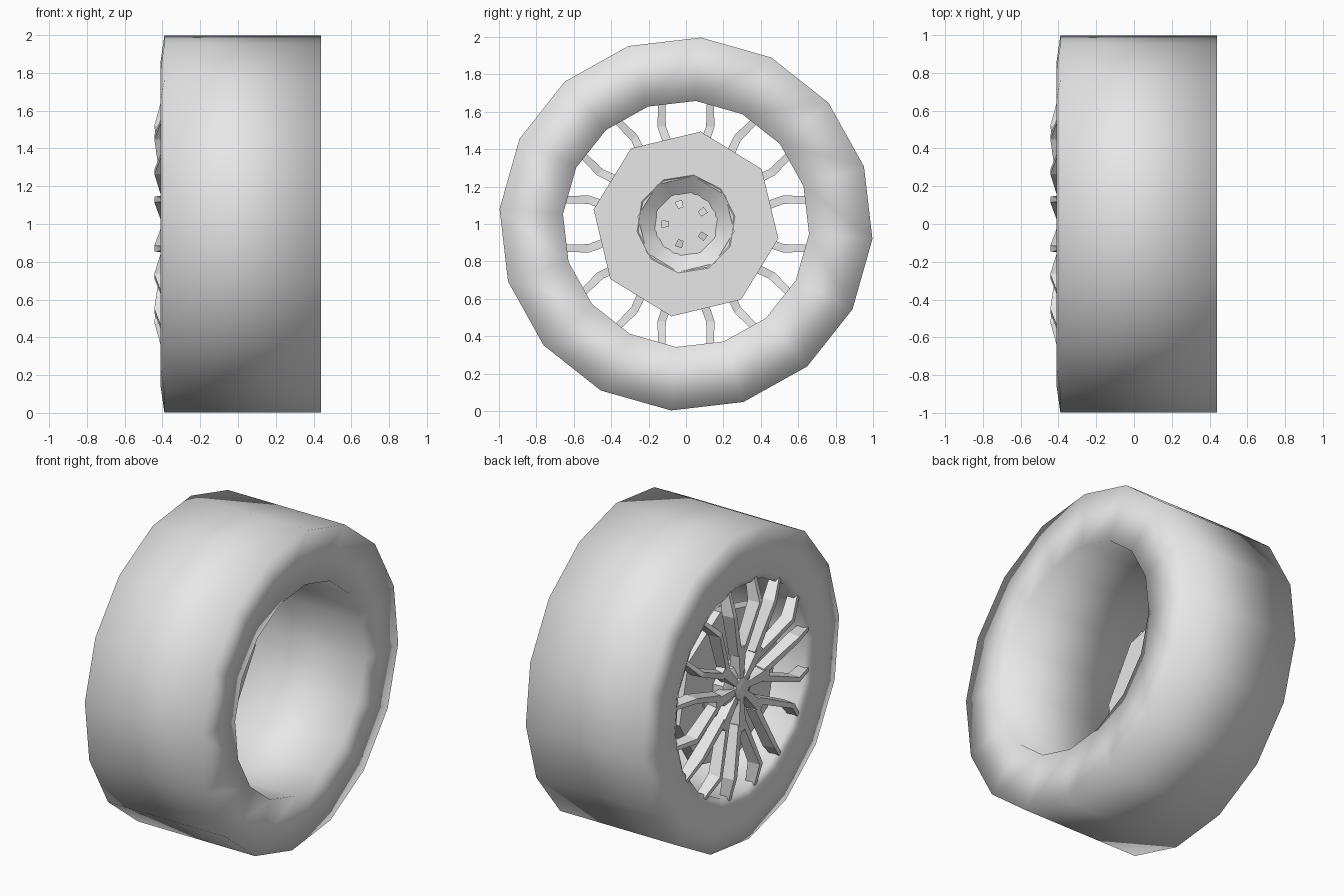
import bpy, bmesh
from math import cos, sin, pi, radians
from mathutils import Vector

cube = bpy.data.objects.get("Cube")
if cube:
    bpy.data.objects.remove(cube)

grey = bpy.data.materials.new("plain_grey")
grey.use_nodes = True
grey.diffuse_color = (0.8, 0.8, 0.8, 1)
grey.node_tree.nodes["Principled BSDF"].inputs["Base Color"].default_value = (0.8, 0.8, 0.8, 1)


def polar(x, r, a, offset=0.0):
    """Point on the wheel axis frame: offset runs sideways to the radius."""
    return Vector((x, r * cos(a) - offset * sin(a), 1 + r * sin(a) + offset * cos(a)))


def finish(name, bm, angle=None):
    bmesh.ops.recalc_face_normals(bm, faces=bm.faces[:])
    mesh = bpy.data.meshes.new(name)
    bm.to_mesh(mesh)
    bm.free()
    mesh.materials.append(grey)
    obj = bpy.data.objects.new(name, mesh)
    bpy.context.collection.objects.link(obj)
    if angle is not None:
        bpy.ops.object.select_all(action='DESELECT')
        obj.select_set(True)
        bpy.context.view_layer.objects.active = obj
        if angle >= 180:
            bpy.ops.object.shade_smooth()
        else:
            bpy.ops.object.shade_smooth_by_angle(angle=radians(angle))
    return obj


def lathe(name, profile, sides, turn, closed=False, angle=None):
    """Spin (x, radius) points around the wheel axis."""
    bm = bmesh.new()
    rings = [[bm.verts.new(polar(x, r, radians(turn) + 2 * pi * i / sides))
              for i in range(sides)] for x, r in profile]
    pairs = list(zip(rings, rings[1:]))
    if closed:
        pairs.append((rings[-1], rings[0]))
    else:
        bm.faces.new(rings[0])
        bm.faces.new(rings[-1])
    for a, b in pairs:
        for i in range(sides):
            j = (i + 1) % sides
            bm.faces.new((a[i], a[j], b[j], b[i]))
    return finish(name, bm, angle)


def bar(bm, a, start, end):
    """Tapered bar; each end is (front x, radius, offset, width, depth)."""
    ends = []
    for x, r, off, w, d in (start, end):
        ends.append([bm.verts.new(polar(px, r, a, off + s * w / 2))
                     for px, s in ((x, -0.7), (x, 0.7), (x + d, 1), (x + d, -1))])
    p, q = ends
    bm.faces.new(p)
    bm.faces.new(q)
    for i in range(4):
        j = (i + 1) % 4
        bm.faces.new((p[i], p[j], q[j], q[i]))


# Tyre with its open barrel
lathe("tyre", [(-0.39, 0.665), (-0.41, 0.71), (-0.41, 0.86), (-0.39, 1.0),
               (0.44, 1.0), (0.44, 0.66)], 16, -4.6, closed=True, angle=180)

# Brake disc with a conical recess on the inner side
lathe("brake_disc", [(-0.30, 0.26), (-0.30, 0.50), (-0.22, 0.50), (-0.22, 0.26)],
      8, -9, closed=True, angle=35)
lathe("disc_recess", [(-0.30, 0.26), (-0.215, 0.265), (-0.29, 0.17)], 10, 9, angle=30)

# Hub and small centre cap
lathe("hub", [(-0.385, 0.10), (-0.36, 0.15), (-0.285, 0.17)], 8, 22, angle=30)
lathe("centre_cap", [(-0.41, 0.035), (-0.40, 0.07), (-0.37, 0.08)], 10, 0, angle=30)

# Lug nuts on the inner side of the hub
bm = bmesh.new()
for i in range(5):
    a = radians(36 + 72 * i)
    bar(bm, a, (-0.30, 0.09, 0, 0.03, 0.04), (-0.30, 0.13, 0, 0.04, 0.03))
finish("lug_nuts", bm)

# Eight forked spokes: a leaf stem, two branches and two parallel bars
bm = bmesh.new()
for i in range(8):
    a = i * pi / 4
    bar(bm, a, (-0.395, 0.04, 0, 0.05, 0.06), (-0.405, 0.27, 0, 0.10, 0.06))
    for side in (-1, 1):
        node = (-0.443, 0.52, side * 0.13, 0.045, 0.08)
        bar(bm, a, (-0.40, 0.22, side * 0.02, 0.06, 0.06), node)
        bar(bm, a, node, (-0.40, 0.675, side * 0.13, 0.036, 0.06))
finish("spokes", bm)
